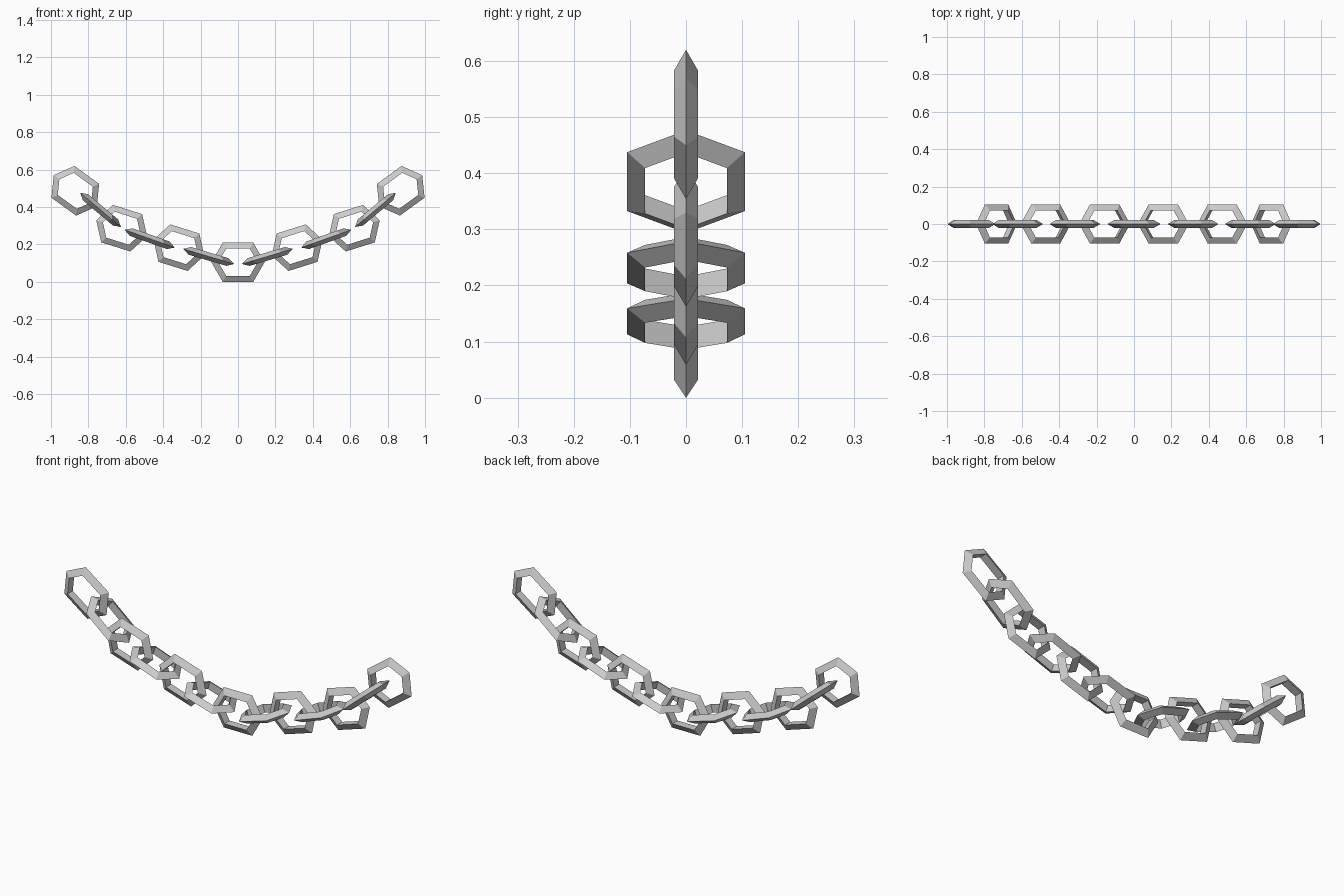
import bpy
from math import radians, cos, sin, pi

if "Cube" in bpy.data.objects:
    bpy.data.objects.remove(bpy.data.objects["Cube"])

R, r = 0.0965, 0.0247      # ring radius and triangular bar radius
STRETCH = 0.021            # extra half length between the two ends of a link


def link_mesh():
    """Stretched six-sided ring with a three-sided bar, lying in the XZ plane."""
    verts, faces = [], []
    for i in range(6):
        a = i * pi / 3
        shift = STRETCH if cos(a) > 0 else -STRETCH
        for j in range(3):
            b = j * 2 * pi / 3
            d = R + r * cos(b)
            verts.append((d * cos(a) + shift, r * sin(b), d * sin(a)))
    for i in range(6):
        for j in range(3):
            n, k = (i + 1) % 6, (j + 1) % 3
            faces.append((i * 3 + j, i * 3 + k, n * 3 + k, n * 3 + j))
    me = bpy.data.meshes.new("chain_link")
    me.from_pydata(verts, [], faces)
    me.update()
    # make sure the faces point outward
    import bmesh
    bm = bmesh.new()
    bm.from_mesh(me)
    bmesh.ops.recalc_face_normals(bm, faces=bm.faces)
    bm.to_mesh(me)
    bm.free()
    return me


mesh = link_mesh()


def add_link(name, x, z, tilt, flat):
    ob = bpy.data.objects.new(name, mesh)
    bpy.context.collection.objects.link(ob)
    ob.location = (x, 0, z)
    # flat links are rolled a quarter turn about their own length
    ob.rotation_euler = (pi / 2 if flat else 0, -radians(tilt), 0)


# links from the middle outward: x, z, tilt in degrees
half = [
    (0.157, 0.136, 16.5),
    (0.316, 0.183, 17.5),
    (0.472, 0.231, 19.5),
    (0.622, 0.287, 17.5),
    (0.735, 0.385, 40),
    (0.870, 0.487, 36),
]
add_link("middle_link", 0, 0.105, 0, False)
for side, s in (("right", 1), ("left", -1)):
    for i, (x, z, t) in enumerate(half):
        add_link(f"{side}_link_{i + 1}", s * x, z, s * t, i % 2 == 0)
